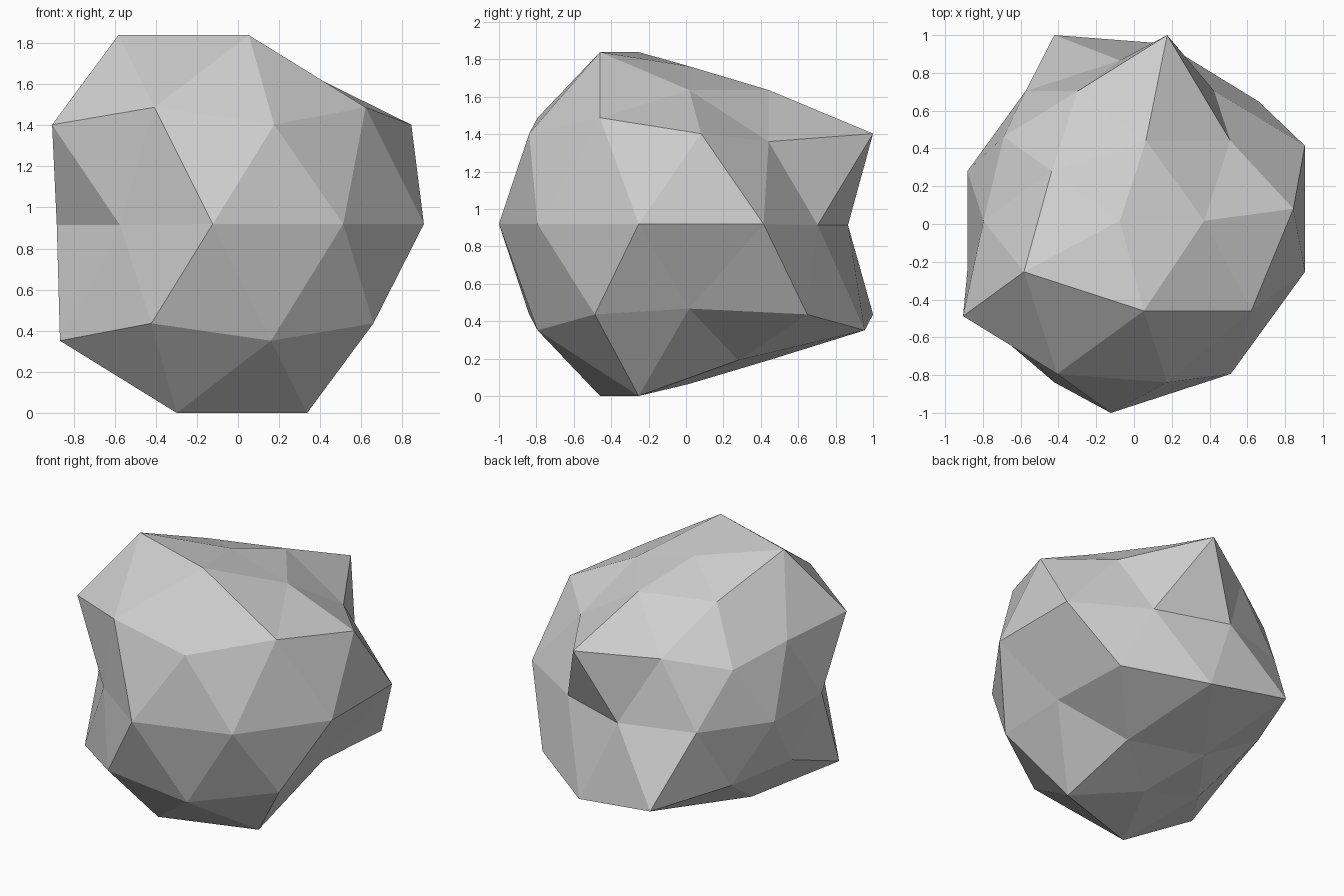
import bpy
import bmesh
import math
from mathutils import Vector

cube = bpy.data.objects.get("Cube")
if cube:
    bpy.data.objects.remove(cube, do_unlink=True)

# Stone colour
stone = bpy.data.materials.new("stone_grey")
stone.use_nodes = True
grey = (0.62, 0.62, 0.62, 1.0)
stone.diffuse_color = grey
stone.node_tree.nodes["Principled BSDF"].inputs["Base Color"].default_value = grey

# Bulging points of the rock: unit height of each ring -> compass angles
BULGES = {
    -0.851: (252, 324),
    -0.526: (72, 216, 288),
    -0.447: (36, 108, 252, 324),
    0.0: (18, 270, 306, 342),
    0.447: (0, 72, 216, 288),
    0.526: (252, 324),
    0.851: (216, 288),
}
RADIUS = 0.849
SWELL = 1.273


def is_bulge(co):
    d = co.normalized()
    if abs(d.z) > 0.95:
        return False
    ring = min(BULGES, key=lambda h: abs(h - d.z))
    angle = math.degrees(math.atan2(d.y, d.x))
    return any(abs((angle - a + 180) % 360 - 180) < 5 for a in BULGES[ring])


# Rock: a coarse ball with half its points swollen about their middle
bm = bmesh.new()
bmesh.ops.create_icosphere(bm, subdivisions=2, radius=RADIUS)
bulge = [v for v in bm.verts if is_bulge(v.co)]
middle = sum((v.co for v in bulge), Vector()) / len(bulge)
for v in bulge:
    v.co = middle + (v.co - middle) * SWELL

# Centre it and stand it on the ground
low = Vector([min(v.co[i] for v in bm.verts) for i in range(3)])
high = Vector([max(v.co[i] for v in bm.verts) for i in range(3)])
shift = -(low + high) / 2
shift.z = -low.z
bmesh.ops.translate(bm, verts=bm.verts, vec=shift)
for f in bm.faces:
    f.smooth = False

mesh = bpy.data.meshes.new("rock")
bm.to_mesh(mesh)
bm.free()
mesh.materials.append(stone)
rock = bpy.data.objects.new("rock", mesh)
bpy.context.scene.collection.objects.link(rock)
